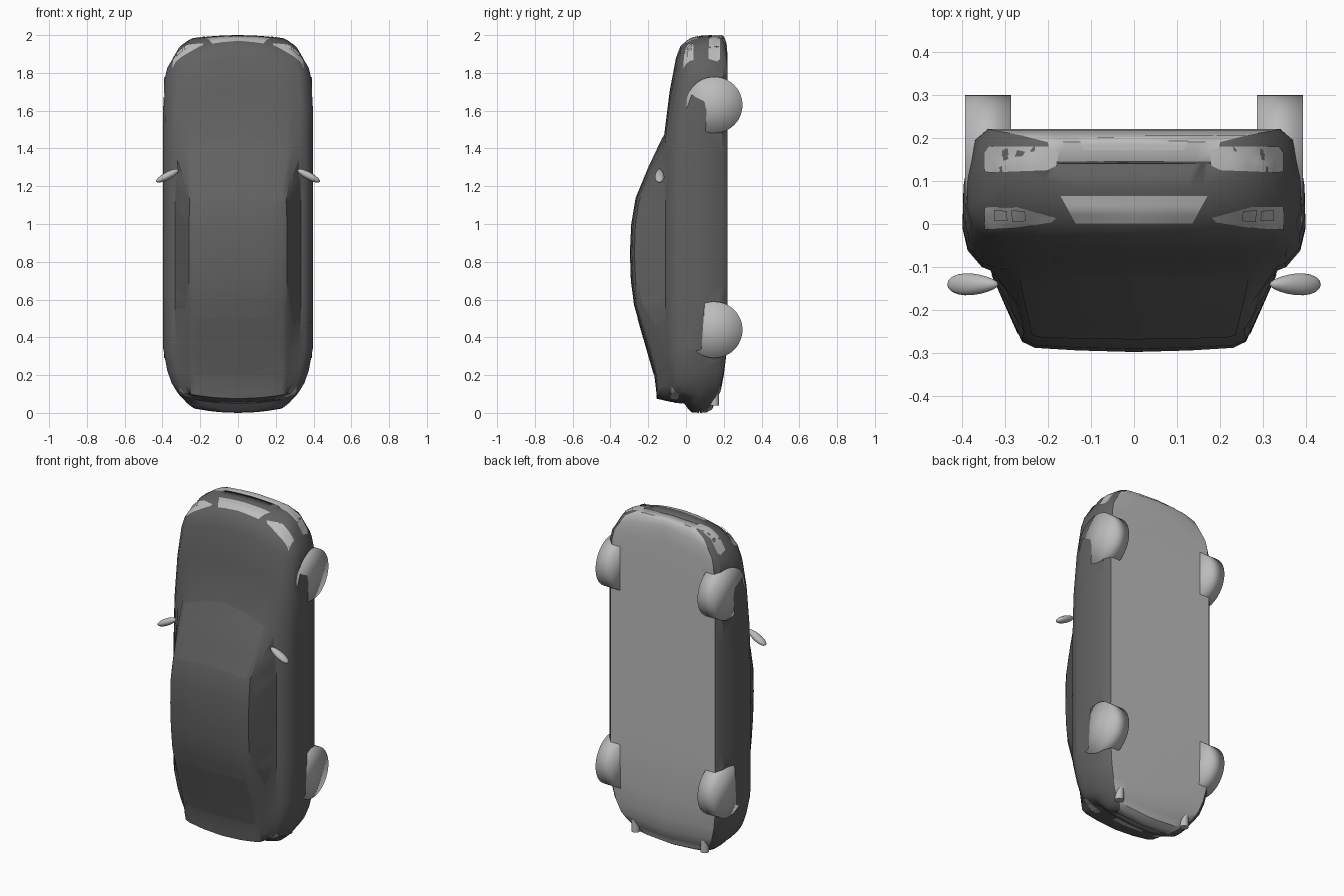
import bpy, bmesh, math
from mathutils import Vector
from mathutils.bvhtree import BVHTree

if "Cube" in bpy.data.objects:
    bpy.data.objects.remove(bpy.data.objects["Cube"])


def material(name, v):
    m = bpy.data.materials.new(name)
    m.diffuse_color = (v, v, v, 1)
    m.use_nodes = True
    m.node_tree.nodes["Principled BSDF"].inputs["Base Color"].default_value = m.diffuse_color
    return m


PAINT, LIGHT = material("dark_paint", 0.12), material("light_grey", 0.5)


def make(name, bm, mats, mirror=False, angle=35):
    me = bpy.data.meshes.new(name)
    bm.to_mesh(me)
    ob = bpy.data.objects.new(name, me)
    bpy.context.collection.objects.link(ob)
    for m in mats:
        me.materials.append(m)
    bpy.ops.object.select_all(action='DESELECT')
    ob.select_set(True)
    bpy.context.view_layer.objects.active = ob
    bpy.ops.object.shade_smooth_by_angle(angle=math.radians(angle))
    if mirror:
        md = ob.modifiers.new("mirror", 'MIRROR')
        md.use_mirror_merge = False
    return ob


# Body stations, nose to tail: z, half width, floor y, shoulder y, roof edge x, roof edge y, centre y, bow
M = 0.398
STATIONS = [
    (2.0, .24, .145, .14, .16, .14, .14, .05),
    (1.998, .25, .19, .10, .16, .09, .085, .05),
    (1.985, .31, .205, .04, .2, .033, .03, .08),
    (1.965, .345, .212, .005, .23, .0, -.003, .12),
    (1.94, .375, .217, -.015, .25, -.025, -.03, .13),
    (1.88, .388, .22, -.03, .27, -.045, -.053, .12),
    (1.7, .397, .22, -.06, .28, -.08, -.087, .1),
    (1.475, M, .22, -.09, .29, -.108, -.115, .12),
    (1.3, M, .22, -.095, .275, -.18, -.198, .075),
    (1.13, M, .22, -.1, .255, -.25, -.268, .03),
    (1.0, M, .22, -.1, .26, -.268, -.29, .01),
    (.85, M, .22, -.1, .26, -.273, -.297, 0),
    (.7, M, .22, -.1, .26, -.267, -.292, 0),
    (.57, M, .22, -.1, .262, -.25, -.275, 0),
    (.32, .396, .215, -.1, .265, -.175, -.203, -.02),
    (.2, .375, .2, -.09, .26, -.148, -.168, -.03),
    (.12, .352, .185, -.085, .255, -.143, -.158, -.05),
    (.075, .325, .165, -.08, .25, -.14, -.155, -.06),
    (.058, .31, .155, -.03, .24, -.065, -.08, -.06),
]
TAIL = [(.05, .30, .15, .0, .22, -.005, -.01, -.06),
        (.02, .27, .14, .02, .2, .015, .012, -.07),
        (.003, .24, .11, .04, .16, .035, .03, -.07),
        (0, .23, .075, .07, .15, .07, .07, -.07)]


def section(z, w, yb, ys, xr, yr, yt, bow):
    side = [(w - dx, yb + (ys - yb) * f) for dx, f in
            ((.02, .1), (.002, .45), (0, .72), (.012, .88), (.045, 1))]
    half = [(0, yb), (w * .6, yb), (w - .05, yb)] + side + [
        (w - .065, ys - .008 * (yb - ys) / .32), (xr, yr), (xr - .03, yr + .6 * (yt - yr)),
        (xr * .5, yr + .85 * (yt - yr)), (0, yt)]
    ring = half + [(-x, y) for x, y in half[-2:0:-1]]
    return [Vector((x, y, z - bow * (x / .4) ** 2)) for x, y in ring]


# Body shell lofted through the stations
bm = bmesh.new()
rings = [[bm.verts.new(p) for p in section(*s)] for s in STATIONS + TAIL]
n = len(rings[0])
for a, b in zip(rings, rings[1:]):
    for j in range(n):
        k = (j + 1) % n
        f = bm.faces.new((a[j], a[k], b[k], b[j]))
        f.material_index = int(j in (0, 1, n - 1, n - 2))
bm.faces.new(rings[0])
bm.faces.new(rings[-1])
bmesh.ops.recalc_face_normals(bm, faces=bm.faces)
surface = BVHTree.FromBMesh(bm)
body = make("body", bm, [PAINT, LIGHT])


def cylinder(r, depth, centre, seg=48):
    c = bmesh.new()
    bmesh.ops.create_cone(c, cap_ends=True, cap_tris=True, segments=seg,
                          radius1=r, radius2=r, depth=depth)
    for v in c.verts:
        v.co = Vector((v.co.z, v.co.y, v.co.x)) + Vector(centre)
    bmesh.ops.recalc_face_normals(c, faces=c.faces)
    return c


# Wheels and wheel arches
for end, z in (("front", 1.63), ("rear", .44)):
    for side, s in (("right", 1), ("left", -1)):
        cut = make("arch_cutter", cylinder(.16, .2, (s * .378, .15, z)), [])
        cut.hide_render = True
        md = body.modifiers.new("arch", 'BOOLEAN')
        md.operation, md.object, md.solver = 'DIFFERENCE', cut, 'EXACT'
        bpy.context.view_layer.objects.active = body
        bpy.ops.object.modifier_apply(modifier=md.name)
        bpy.data.objects.remove(cut)
        make(f"{end}_{side}_wheel", cylinder(.149, .107, (s * .339, .15, z)), [LIGHT], angle=180)

# Panels: ruled between two edges, then projected onto the body
VIEWS = {'front': (lambda u, v: (u, v, 3), (0, 0, -1)),
         'rear': (lambda u, v: (u, v, -1), (0, 0, 1)),
         'top': (lambda u, v: (u, -2, v), (0, 1, 0)),
         'side': (lambda u, v: (2, u, v), (-1, 0, 0))}


def panel(name, view, edge_a, edge_b, mat=LIGHT, mirror=True, lift=.002, div=6):
    origin, d = VIEWS[view]

    def refine(e):
        e = [Vector(p) for p in e]
        return [p.lerp(q, i / div) for p, q in zip(e, e[1:]) for i in range(div)] + [e[-1]]
    p = bmesh.new()
    grid = []
    for a, b in zip(refine(edge_a), refine(edge_b)):
        row = []
        for i in range(div + 1):
            co, no, _, _ = surface.ray_cast(Vector(origin(*a.lerp(b, i / div))), Vector(d))
            row.append(p.verts.new(co + no * lift) if co else None)
        grid.append(row)
    for r, q in zip(grid, grid[1:]):
        for i in range(div):
            quad = (r[i], r[i + 1], q[i + 1], q[i])
            if all(quad):
                f = p.faces.new(quad)
                f.normal_update()
                if f.normal.dot(Vector(d)) > 0:
                    f.normal_flip()
    return make(name, p, [mat], mirror)


# Glass
panel("windscreen", 'top', [(-.265, 1.39), (-.14, 1.44), (0, 1.46), (.14, 1.44), (.265, 1.39)],
      [(-.235, 1.12), (-.12, 1.13), (0, 1.135), (.12, 1.13), (.235, 1.12)], PAINT, False)
panel("front_side_window", 'side',
      [(-.118, 1.34), (-.165, 1.25), (-.235, 1.1), (-.253, .98), (-.257, .82)],
      [(-.116, 1.33), (-.116, 1.22), (-.116, 1.08), (-.116, .96), (-.116, .815)], PAINT)
panel("rear_side_window", 'side', [(-.257, .805), (-.25, .7), (-.232, .58), (-.16, .46)],
      [(-.116, .8), (-.116, .7), (-.12, .6), (-.145, .48)], PAINT)
panel("rear_window", 'top', [(-.225, .5), (.225, .5)], [(-.23, .2), (.23, .2)], PAINT, False)

# Nose: grille, lower intake, fog lamp recesses, headlights
panel("grille", 'front', [(-.17, .065), (.17, .065)], [(-.135, .002), (.135, .002)], mirror=False)
panel("lower_intake", 'front', [(-.13, .2), (.13, .2)], [(-.115, .172), (.115, .172)], mirror=False)
panel("fog_lamp", 'front', [(.175, .165), (.2, .18), (.335, .18), (.345, .165)],
      [(.18, .135), (.2, .125), (.32, .12), (.345, .12)])
panel("headlight", 'front', [(.18, .015), (.27, .04), (.345, .04)],
      [(.19, .005), (.27, -.008), (.345, -.012)])
for x in (.25, .29):
    panel("headlight_lens", 'front', [(x, .034), (x + .03, .036)], [(x, .012), (x + .03, .01)],
          lift=.008, div=3)

# Tail lamps and number plate recess
panel("tail_lamp", 'rear', [(.2, -.085), (.31, -.075)], [(.2, -.045), (.305, -.035)])
panel("rear_plate", 'rear', [(-.1, -.06), (.1, -.06)], [(-.1, -.02), (.1, -.02)], mirror=False)

# Door mirrors
bm = bmesh.new()
bmesh.ops.create_uvsphere(bm, u_segments=20, v_segments=12, radius=1)
t = math.radians(28)
for v in bm.verts:
    x, y, z = v.co.x * .067, v.co.y * .031, v.co.z * .02
    y *= .8 + 3 * x
    v.co = (.374 + x * math.cos(t) + z * math.sin(t), -.14 + y,
            1.255 - x * math.sin(t) + z * math.cos(t))
make("door_mirror", bm, [LIGHT], True, 60)

# Exhaust tips
bm = bmesh.new()
bmesh.ops.create_cone(bm, cap_ends=True, segments=16, radius1=.024, radius2=.024, depth=.08)
bmesh.ops.translate(bm, verts=bm.verts, vec=(.23, .15, .08))
make("exhaust_tip", bm, [LIGHT], True)
